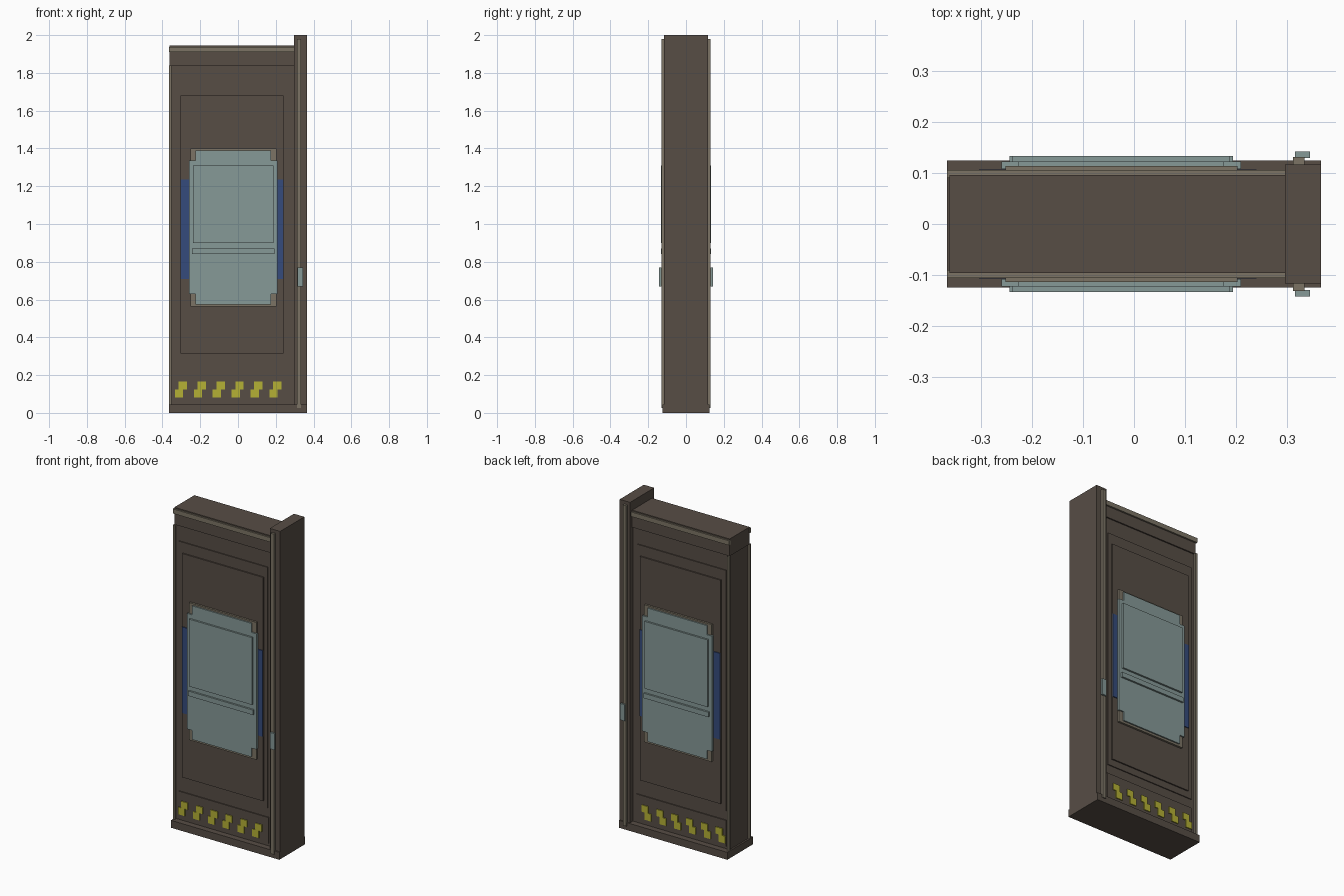
import bpy
import bmesh
from mathutils import Matrix, Vector

cube = bpy.data.objects.get("Cube")
if cube:
    bpy.data.objects.remove(cube, do_unlink=True)


def material(name, r, g, b):
    m = bpy.data.materials.new(name)
    m.use_nodes = True
    m.diffuse_color = (r, g, b, 1)
    m.node_tree.nodes["Principled BSDF"].inputs["Base Color"].default_value = (r, g, b, 1)
    return m


brown = material("dark brown", 0.095, 0.075, 0.06)
beige = material("beige trim", 0.2, 0.175, 0.13)
teal = material("grey teal", 0.24, 0.32, 0.31)
blue = material("deep blue", 0.035, 0.07, 0.2)
yellow = material("warning yellow", 0.46, 0.44, 0.035)


def add_box(bm, x, y, z):
    lo, hi = Vector((x[0], y[0], z[0])), Vector((x[1], y[1], z[1]))
    size = Matrix.Diagonal((*(hi - lo), 1))
    bmesh.ops.create_cube(bm, size=1, matrix=Matrix.Translation((lo + hi) / 2) @ size)


def finish(name, bm, mat):
    mesh = bpy.data.meshes.new(name)
    bm.to_mesh(mesh)
    bm.free()
    mesh.materials.append(mat)
    obj = bpy.data.objects.new(name, mesh)
    bpy.context.collection.objects.link(obj)
    return obj


def solid(name, mat, x, depth, z):
    """Box running through the whole thickness."""
    bm = bmesh.new()
    add_box(bm, x, (-depth, depth), z)
    return finish(name, bm, mat)


def both_faces(name, mat, inner, outer, *rects):
    """Plates on the front face, mirrored onto the back face."""
    bm = bmesh.new()
    for x, z in rects:
        add_box(bm, x, (-outer, -inner), z)
    obj = finish(name, bm, mat)
    obj.modifiers.new("mirror", 'MIRROR').use_axis = (False, True, False)
    return obj


# Main structure
solid("door_slab", brown, (-0.356, 0.30), 0.088, (0.02, 1.86))
solid("base_plate", brown, (-0.366, 0.366), 0.1245, (0, 0.045))
solid("header", brown, (-0.362, 0.30), 0.096, (1.84, 1.945))
solid("side_post", brown, (0.296, 0.366), 0.1165, (0, 2))

# Trim
both_faces("header_trim", beige, 0.09, 0.106, ((-0.366, 0.296), (1.91, 1.938)))
both_faces("edge_strip", beige, 0.094, 0.106, ((-0.366, -0.352), (0.045, 1.84)))
both_faces("post_rail", beige, 0.11, 0.131, ((0.312, 0.334), (0.025, 1.98)))
both_faces("handle", teal, 0.129, 0.142, ((0.315, 0.345), (0.67, 0.77)))

# Raised door panels
both_faces("outer_panel", brown, 0.08, 0.094, ((-0.335, 0.265), (0.275, 1.745)))
both_faces("inner_panel", brown, 0.09, 0.102, ((-0.305, 0.24), (0.315, 1.68)))
both_faces("kick_panel", brown, 0.08, 0.094, ((-0.335, 0.27), (0.06, 0.22)))

# Centre display
both_faces("blue_band", blue, 0.1, 0.107, ((-0.304, 0.24), (0.71, 1.235)))
both_faces("display_backing", beige, 0.1, 0.114, ((-0.252, 0.203), (0.562, 1.4)))
# One plate with notched corners: a tall centre and two side wings
both_faces("display_plate", teal, 0.108, 0.122,
           ((-0.226, 0.175), (0.575, 1.39)),
           ((-0.26, -0.226), (0.63, 1.335)),
           ((0.175, 0.21), (0.63, 1.335)))
both_faces("display_screen", teal, 0.12, 0.133, ((-0.238, 0.187), (0.9, 1.31)))
both_faces("display_bar", teal, 0.12, 0.133, ((-0.244, 0.194), (0.84, 0.87)))

# Stepped warning marks
marks = []
for i in range(6):
    x = -0.334 + 0.1 * i
    marks.append(((x, x + 0.044), (0.081, 0.125)))
    marks.append(((x + 0.02, x + 0.064), (0.125, 0.166)))
both_faces("warning_marks", yellow, 0.092, 0.1, *marks)
